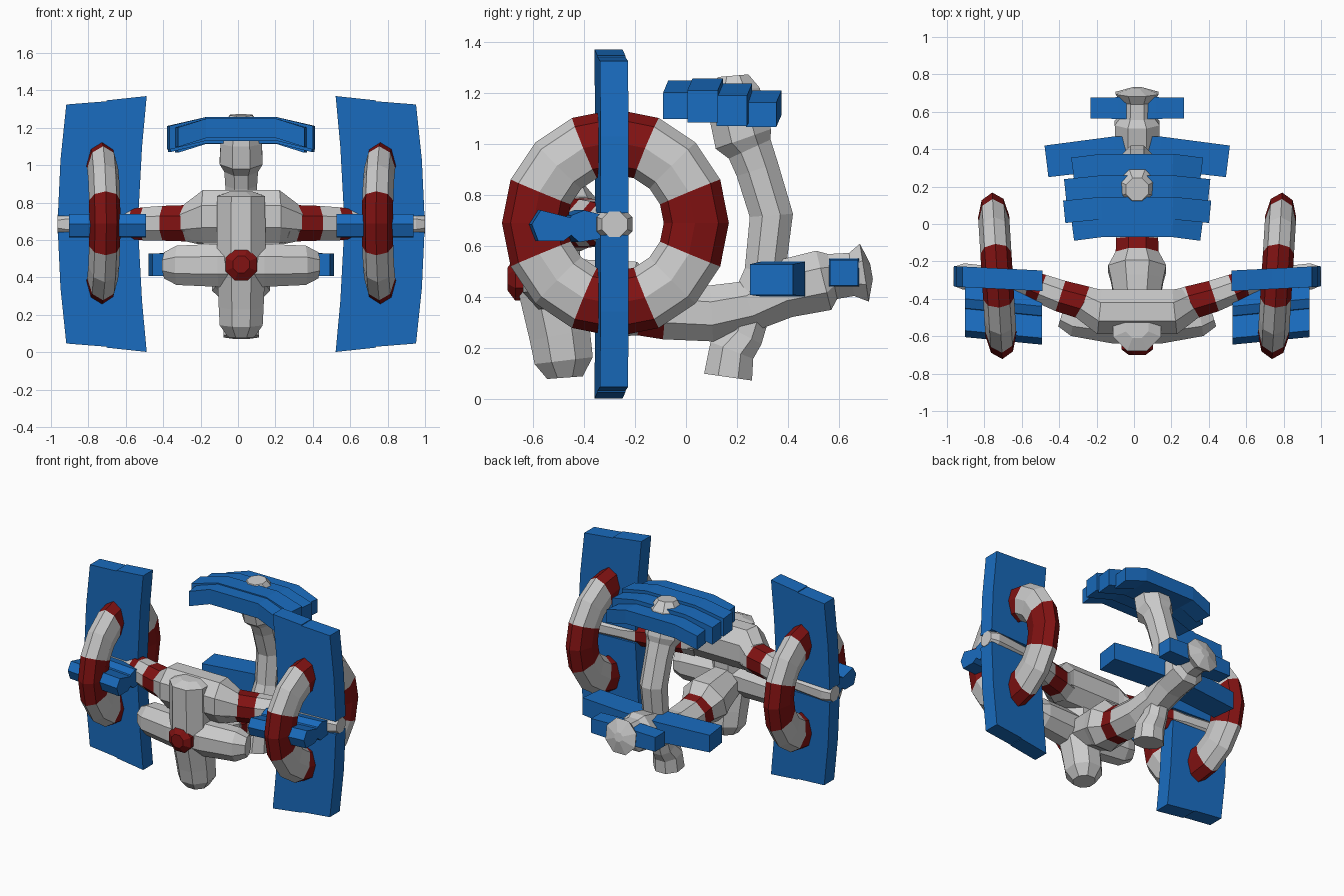
import bpy, bmesh, math
from mathutils import Vector

if "Cube" in bpy.data.objects:
    bpy.data.objects.remove(bpy.data.objects["Cube"])

CX = 0.017   # centre line of the model
X, Z = Vector((1, 0, 0)), Vector((0, 0, 1))


def material(name, rgb):
    m = bpy.data.materials.new(name)
    m.diffuse_color = (*rgb, 1)
    m.use_nodes = True
    m.node_tree.nodes["Principled BSDF"].inputs["Base Color"].default_value = m.diffuse_color
    return m


GREY = material("light_grey", (0.68, 0.68, 0.67))
RED = material("dark_red", (0.22, 0.006, 0.006))
BLUE = material("blue", (0.01, 0.15, 0.52))


def finish(name, bm, mats):
    bmesh.ops.recalc_face_normals(bm, faces=bm.faces)
    me = bpy.data.meshes.new(name)
    bm.to_mesh(me)
    bm.free()
    for m in mats:
        me.materials.append(m)
    ob = bpy.data.objects.new(name, me)
    bpy.context.collection.objects.link(ob)
    return ob


def loft(name, pts, u, n=8, mats=(GREY,), red=()):
    """Tube through (x, y, z, radius along u, other radius); red = segment numbers."""
    bm = bmesh.new()
    c = [Vector(p[:3]) for p in pts]
    k = 1 / math.cos(math.pi / n)
    rings = []
    for i, p in enumerate(pts):
        t = c[min(i + 1, len(c) - 1)] - c[max(i - 1, 0)]
        b = t.cross(u).normalized()
        ring = []
        for j in range(n):
            a = (j + 0.5) * 2 * math.pi / n
            ring.append(bm.verts.new(c[i] + u * p[3] * k * math.cos(a) + b * p[4] * k * math.sin(a)))
        rings.append(ring)
    for i in range(len(rings) - 1):
        for j in range(n):
            q = (j + 1) % n
            f = bm.faces.new((rings[i][j], rings[i][q], rings[i + 1][q], rings[i + 1][j]))
            f.material_index = 1 if i in red else 0
    bm.faces.new(rings[0])
    bm.faces.new(rings[-1])
    return finish(name, bm, mats)


def spine_tube(name, yzr, mats=(GREY,), red=()):
    return loft(name, [(CX, y, z, r, r) for y, z, r in yzr], X, 8, mats, red)


def cross_tube(name, half, n=8, mats=(GREY,)):
    """Tube across the body, mirrored about the centre line; half starts off centre."""
    left = [(CX - p[0], *p[1:]) for p in reversed(half)]
    return loft(name, left + [(CX + p[0], *p[1:]) for p in half], Z, n, mats)


def prism(name, outline, place):
    """Blue slab: outline (a, b) placed in 3D at the two sides w = -1 and +1."""
    bm = bmesh.new()
    lo, hi = [[bm.verts.new(place(a, b, w)) for a, b in outline] for w in (-1, 1)]
    bm.faces.new(lo)
    bm.faces.new(hi)
    for i in range(len(lo)):
        j = (i + 1) % len(lo)
        bm.faces.new((lo[i], lo[j], hi[j], hi[i]))
    return finish(name, bm, [BLUE])


# Central column, pod and nose
spine_tube("front_column", [(-.55, .86, .06), (-.55, .835, .128), (-.545, .5, .13),
                            (-.495, .25, .12), (-.48, .15, .115), (-.475, .083, .07)])
cross_tube("lower_pod", [(.12, -.535, .465, .115, .105), (.34, -.51, .465, .105, .09),
                         (.405, -.49, .465, .07, .06)])
nose = spine_tube("nose", [(-.55, .47, .085), (-.67, .47, .085), (-.70, .47, .045)], (RED,))
cross_tube("upper_torso", [(.2, -.47, .725, .142, .12), (.285, -.42, .695, .097, .09)])

# Lower spine with red band, rear end, mast and stub
spine_tube("spine", [(-.47, .44, .11), (-.30, .405, .14), (-.24, .39, .155), (-.16, .36, .115),
                     (-.08, .345, .112), (.10, .335, .11), (.25, .365, .10), (.38, .43, .115),
                     (.54, .465, .12), (.575, .48, .09), (.65, .488, .085), (.70, .495, .115),
                     (.728, .50, .03)], (GREY, RED), red=(3,))
spine_tube("mast", [(.28, .38, .10), (.31, .5, .08), (.335, .72, .085), (.28, .9, .085),
                    (.25, .98, .09), (.225, 1.02, .115), (.2, 1.12, .11), (.19, 1.21, .1),
                    (.185, 1.268, .06)])
spine_tube("lower_stub", [(.26, .34, .07), (.23, .25, .075), (.18, .19, .09), (.165, .085, .095)])

# Curved slats on the mast
slats = [(-.01, 1.185, .062, .345), (.085, 1.182, .073, .39), (.20, 1.165, .070, .385), (.315, 1.15, .058, .345)]
for i, (y, z, h, w) in enumerate(slats):
    cross_tube("top_slat_%d" % (i + 1), [(.19, y, z + .012, h - .01, .06), (w, y - .02, z - .035, h - .01, .06)],
               4, (BLUE,))

# Rear wings
cross_tube("rear_wing", [(.12, .38, .47, .068, .088), (.485, .335, .468, .06, .085)], 4, (BLUE,))
cross_tube("tail_wing", [(.1, .62, .495, .055, .058), (.25, .62, .495, .05, .055)], 4, (BLUE,))

# Side pods: arm, ring, tall panels and forward slats
arm = [(.22, -.45, .70, .12, .10), (.285, -.42, .69, .097, .09), (.41, -.385, .69, .093, .085),
       (.515, -.345, .687, .088, .078), (.58, -.32, .686, .08, .07), (.66, -.30, .685, .06, .06),
       (.93, -.28, .685, .068, .07), (.982, -.28, .685, .05, .05)]
inner = [(.505, 1.37), (.72, 1.347), (.735, .73), (.55, .73), (.53, 1.1)]
outer = [(.72, 1.342), (.935, 1.325), (.966, 1.03), (.98, .73), (.72, .73)]
fwd_a = [(-.34, .63), (-.34, .72), (-.42, .74), (-.47, .72), (-.49, .66), (-.44, .615)]
fwd_b = [(-.46, .65), (-.47, .71), (-.59, .74), (-.625, .685), (-.60, .62), (-.5, .62)]

for side, s in (("left", -1), ("right", 1)):
    loft(side + "_arm", [(CX + s * p[0], *p[1:]) for p in arm], Z, 8, (GREY, RED), red=(1, 3))

    # Striped ring, slightly toed in
    bpy.ops.mesh.primitive_torus_add(major_segments=16, minor_segments=8, major_radius=.318, minor_radius=.128,
                                     location=(CX + s * .748, -.277, .69),
                                     rotation=(0, math.pi / 2, -s * math.radians(3.5)))
    ring = bpy.context.object
    ring.name = side + "_ring"
    ring.scale = (1, 1, .65)
    ring.data.materials.append(GREY)
    ring.data.materials.append(RED)
    for f in ring.data.polygons:
        a = math.degrees(math.atan2(f.center.y, f.center.x))
        f.material_index = 1 if abs((a + 45) % 90 - 45) < 22 else 0

    # Tall panels, each of two slabs, above and below the arm
    for level, flip in (("upper", 1), ("lower", -1)):
        for part, shape in (("inner", inner), ("outer", outer)):
            prism("%s_%s_%s_panel" % (side, level, part), shape,
                  lambda a, b, w: (CX + s * a, -.292 + (a - .74) * .05 + w * .055, .686 + flip * (b - .686)))

    # Forward slats
    for part, shape in (("back", fwd_a), ("front", fwd_b)):
        prism("%s_forward_slat_%s" % (side, part), shape,
              lambda a, b, w: (CX + s * (.715 + w * .205), a + w * .02, b))
